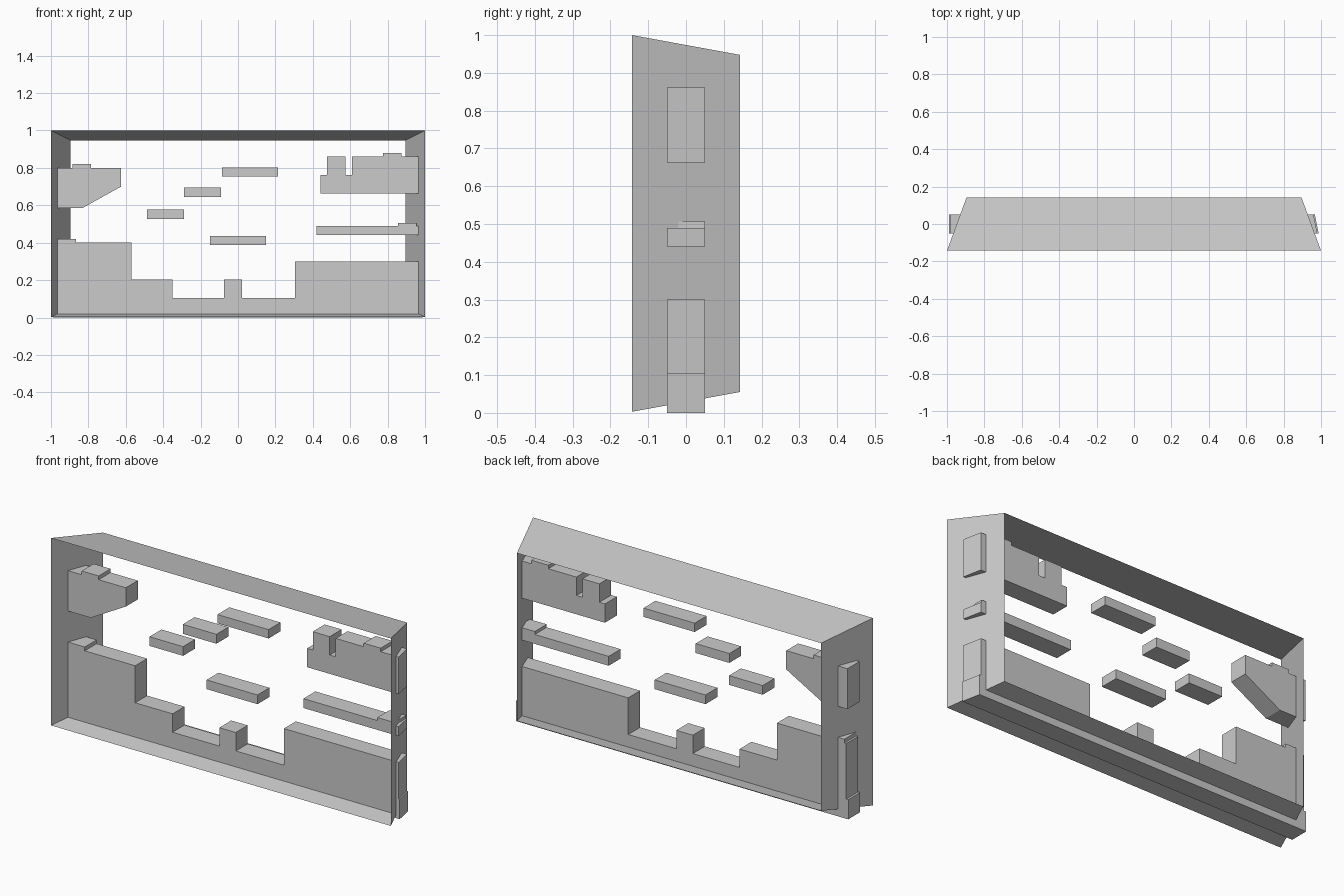
import bpy, bmesh

DEPTH = 0.05      # half depth of the level pieces
TAPER = 0.02      # right-hand ends lean inwards towards the back


def mesh_object(name, bm):
    me = bpy.data.meshes.new(name)
    bm.to_mesh(me)
    bm.free()
    ob = bpy.data.objects.new(name, me)
    bpy.context.collection.objects.link(ob)
    return ob


def slab(name, profile):
    """Extrude an x-z outline through the depth of the scene."""
    bm = bmesh.new()
    face = bm.faces.new([bm.verts.new((x, -DEPTH, z)) for x, z in profile])
    ext = bmesh.ops.extrude_face_region(bm, geom=[face])
    for v in ext["geom"]:
        if isinstance(v, bmesh.types.BMVert):
            v.co.y = DEPTH
            if v.co.x > 0.96:
                v.co.x -= TAPER
    bmesh.ops.recalc_face_normals(bm, faces=bm.faces)
    return mesh_object(name, bm)


def box(name, x0, x1, z0, z1):
    return slab(name, [(x0, z0), (x1, z0), (x1, z1), (x0, z1)])


# Open tapered surround: four single-sheet walls
bm = bmesh.new()
rings = []
for y, s in ((-0.143, 1.0), (0.143, 0.895)):
    rings.append([bm.verts.new((sx * s, y, 0.5015 + sz * 0.4985 * s))
                  for sx, sz in ((-1, -1), (1, -1), (1, 1), (-1, 1))])
for i in range(4):
    j = (i + 1) % 4
    bm.faces.new((rings[0][i], rings[0][j], rings[1][j], rings[1][i]))
mesh_object("surround", bm)

# Stepped ground, with its base reaching slightly through the walls
slab("ground", [
    (-0.99, 0), (0.987, 0), (0.987, 0.105), (0.98, 0.105), (0.98, 0.3),
    (0.305, 0.3), (0.305, 0.105), (0.022, 0.105), (0.022, 0.203),
    (-0.075, 0.203), (-0.075, 0.105), (-0.35, 0.105), (-0.35, 0.203),
    (-0.57, 0.203), (-0.57, 0.4), (-0.867, 0.4), (-0.867, 0.42),
    (-0.967, 0.42), (-0.967, 0.4), (-0.978, 0.4), (-0.978, 0.105),
    (-0.99, 0.105)])

# Upper left ledge with sloped underside and a low step
slab("left_ledge", [
    (-0.985, 0.585), (-0.832, 0.585), (-0.625, 0.7), (-0.625, 0.8),
    (-0.785, 0.8), (-0.785, 0.82), (-0.885, 0.82), (-0.885, 0.8),
    (-0.985, 0.8)])

# Upper right ledge with notch and low step
slab("right_ledge", [
    (0.442, 0.663), (0.98, 0.663), (0.98, 0.861),
    (0.875, 0.861), (0.875, 0.88), (0.775, 0.88), (0.775, 0.861),
    (0.61, 0.861), (0.61, 0.763), (0.575, 0.763), (0.575, 0.861),
    (0.475, 0.861), (0.475, 0.763), (0.442, 0.763)])

# Middle right ledge and its step
slab("middle_ledge", [
    (0.42, 0.44), (0.98, 0.44), (0.98, 0.49), (0.955, 0.49),
    (0.955, 0.506), (0.855, 0.506), (0.855, 0.49), (0.42, 0.49)])

# Floating platforms
for i, p in enumerate([(-0.486, -0.288, 0.528, 0.577),
                       (-0.29, -0.092, 0.645, 0.695),
                       (-0.086, 0.215, 0.755, 0.802),
                       (-0.15, 0.15, 0.388, 0.437)]):
    box(f"platform_{i + 1}", *p)
